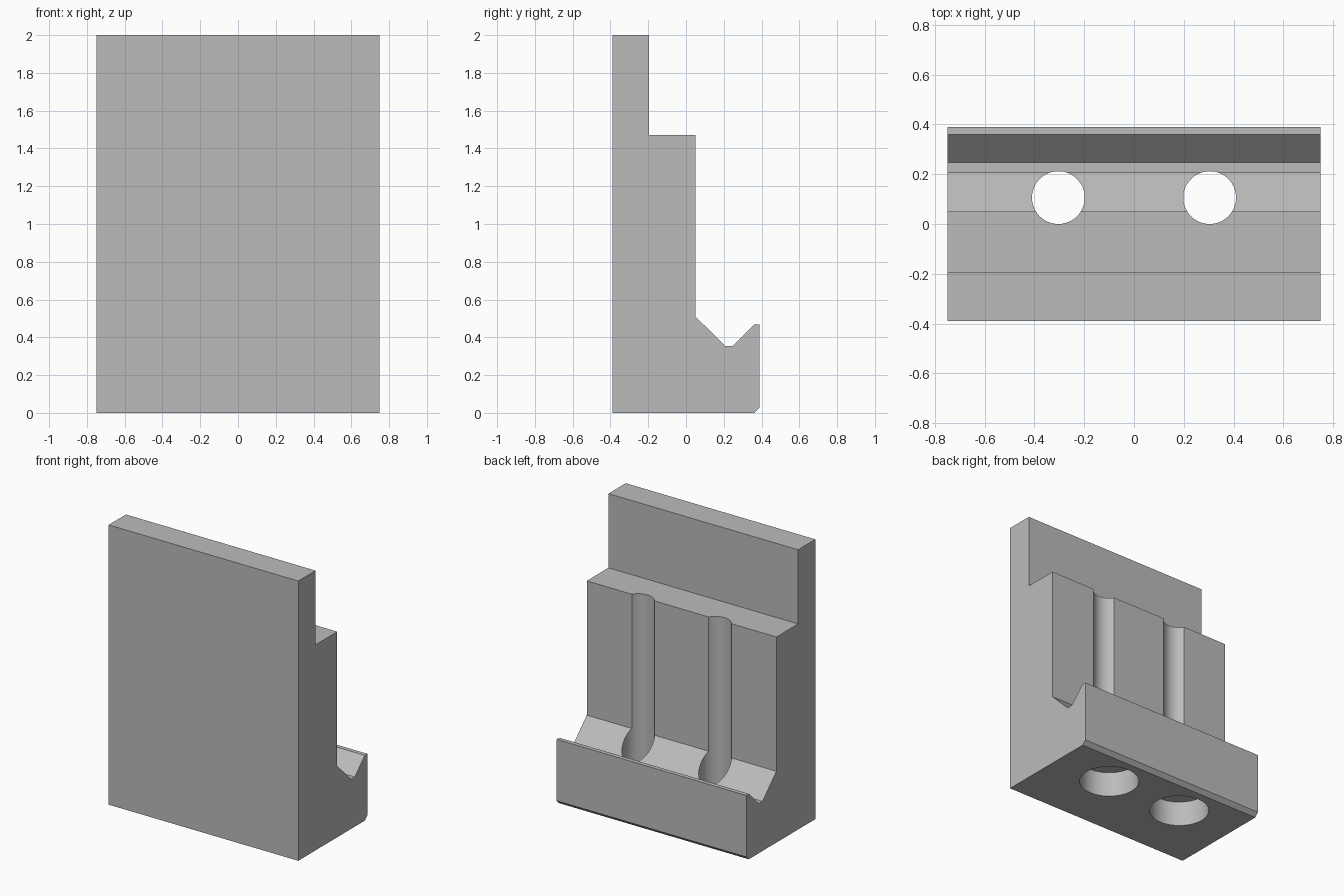
import bpy, bmesh, math

if "Cube" in bpy.data.objects:
    bpy.data.objects.remove(bpy.data.objects["Cube"])

grey = bpy.data.materials.new("light_grey")
grey.diffuse_color = (0.5, 0.5, 0.5, 1)
grey.use_nodes = True
grey.node_tree.nodes["Principled BSDF"].inputs["Base Color"].default_value = grey.diffuse_color

# Stepped jaw block: side profile (y, z) extruded along x
profile = [(-0.39, 0), (0.362, 0), (0.39, 0.028), (0.39, 0.467), (0.36, 0.467),
           (0.248, 0.355), (0.207, 0.355), (0.05, 0.51), (0.05, 1.47),
           (-0.195, 1.47), (-0.195, 2), (-0.39, 2)]
bm = bmesh.new()
face = bm.faces.new([bm.verts.new((-0.75, y, z)) for y, z in profile])
ext = bmesh.ops.extrude_face_region(bm, geom=[face])
bmesh.ops.translate(bm, vec=(1.5, 0, 0),
                    verts=[g for g in ext["geom"] if isinstance(g, bmesh.types.BMVert)])
bmesh.ops.recalc_face_normals(bm, faces=bm.faces)
mesh = bpy.data.meshes.new("jaw_block")
bm.to_mesh(mesh)
bm.free()
block = bpy.data.objects.new("jaw_block", mesh)
bpy.context.collection.objects.link(block)
mesh.materials.append(grey)


def cut_hole(x, y, radius, z0, z1):
    """Cut a vertical round hole out of the block."""
    bpy.ops.mesh.primitive_cylinder_add(vertices=64, radius=radius, depth=z1 - z0,
                                        location=(x, y, (z0 + z1) / 2))
    cutter = bpy.context.object
    cutter.name = "hole_cutter"
    cutter.hide_render = True
    cutter.data.materials.append(grey)
    bpy.context.view_layer.objects.active = block
    mod = block.modifiers.new("hole", "BOOLEAN")
    mod.operation = "DIFFERENCE"
    mod.solver = "EXACT"
    mod.object = cutter
    bpy.ops.object.modifier_apply(modifier=mod.name)
    bpy.data.objects.remove(cutter, do_unlink=True)


# Two bolt holes, each with a counterbore from below
for x in (-0.304, 0.304):
    cut_hole(x, 0.106, 0.106, -0.1, 1.6)
    cut_hole(x, 0.106, 0.197, -0.1, 0.18)

# Smooth hole walls, keep edges sharp
bpy.ops.object.select_all(action="DESELECT")
block.select_set(True)
bpy.context.view_layer.objects.active = block
bpy.ops.object.shade_smooth_by_angle(angle=math.radians(25))
